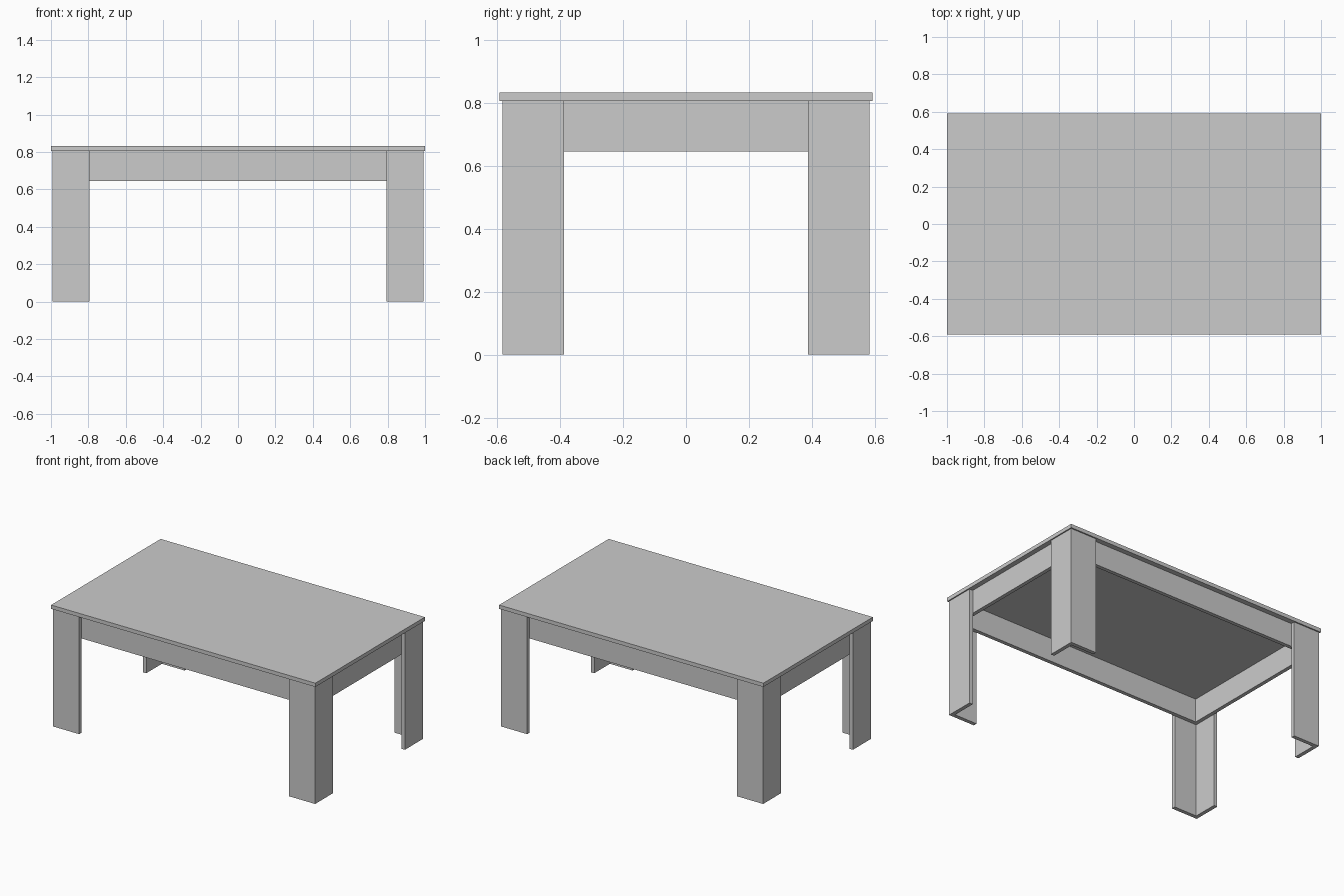
import bpy, bmesh

if "Cube" in bpy.data.objects:
    bpy.data.objects.remove(bpy.data.objects["Cube"])

T = 0.026                    # board thickness
LX, LY = 0.992, 0.583        # outer faces of the legs
Z_TOP, Z_UNDER, Z_APRON = 0.832, 0.806, 0.645


def prism(name, profile, z0, z1):
    """Extrude a flat xy outline from z0 to z1."""
    bm = bmesh.new()
    face = bm.faces.new([bm.verts.new((x, y, z0)) for x, y in profile])
    ext = bmesh.ops.extrude_face_region(bm, geom=[face])
    verts = [v for v in ext["geom"] if isinstance(v, bmesh.types.BMVert)]
    bmesh.ops.translate(bm, verts=verts, vec=(0, 0, z1 - z0))
    bmesh.ops.recalc_face_normals(bm, faces=bm.faces)
    mesh = bpy.data.meshes.new(name)
    bm.to_mesh(mesh)
    bm.free()
    obj = bpy.data.objects.new(name, mesh)
    bpy.context.collection.objects.link(obj)
    return obj


def board(name, x0, x1, y0, y1, z0, z1):
    return prism(name, [(x0, y0), (x1, y0), (x1, y1), (x0, y1)], z0, z1)


# Table top
board("table_top", -1, 1, -0.592, 0.592, Z_UNDER, Z_TOP)

# L-shaped corner legs, open towards the inside
for xn, sx in (("left", -1), ("right", 1)):
    for yn, sy in (("front", -1), ("back", 1)):
        ix, iy = LX - 0.198, LY - 0.195
        outline = [(LX, LY), (ix, LY), (ix, LY - T),
                   (LX - T, LY - T), (LX - T, iy), (LX, iy)]
        prism(f"{yn}_{xn}_leg", [(sx * x, sy * y) for x, y in outline], 0, Z_UNDER)

# Apron frame sitting against the inner faces of the legs
AX, AY = LX - T, LY - T
for name, s in (("front", -1), ("back", 1)):
    y0, y1 = sorted((s * AY, s * (AY - T)))
    board(f"{name}_apron", -AX, AX, y0, y1, Z_APRON, Z_UNDER)
for name, s in (("left", -1), ("right", 1)):
    x0, x1 = sorted((s * AX, s * (AX - T)))
    board(f"{name}_apron", x0, x1, -AY + T, AY - T, Z_APRON, Z_UNDER)
